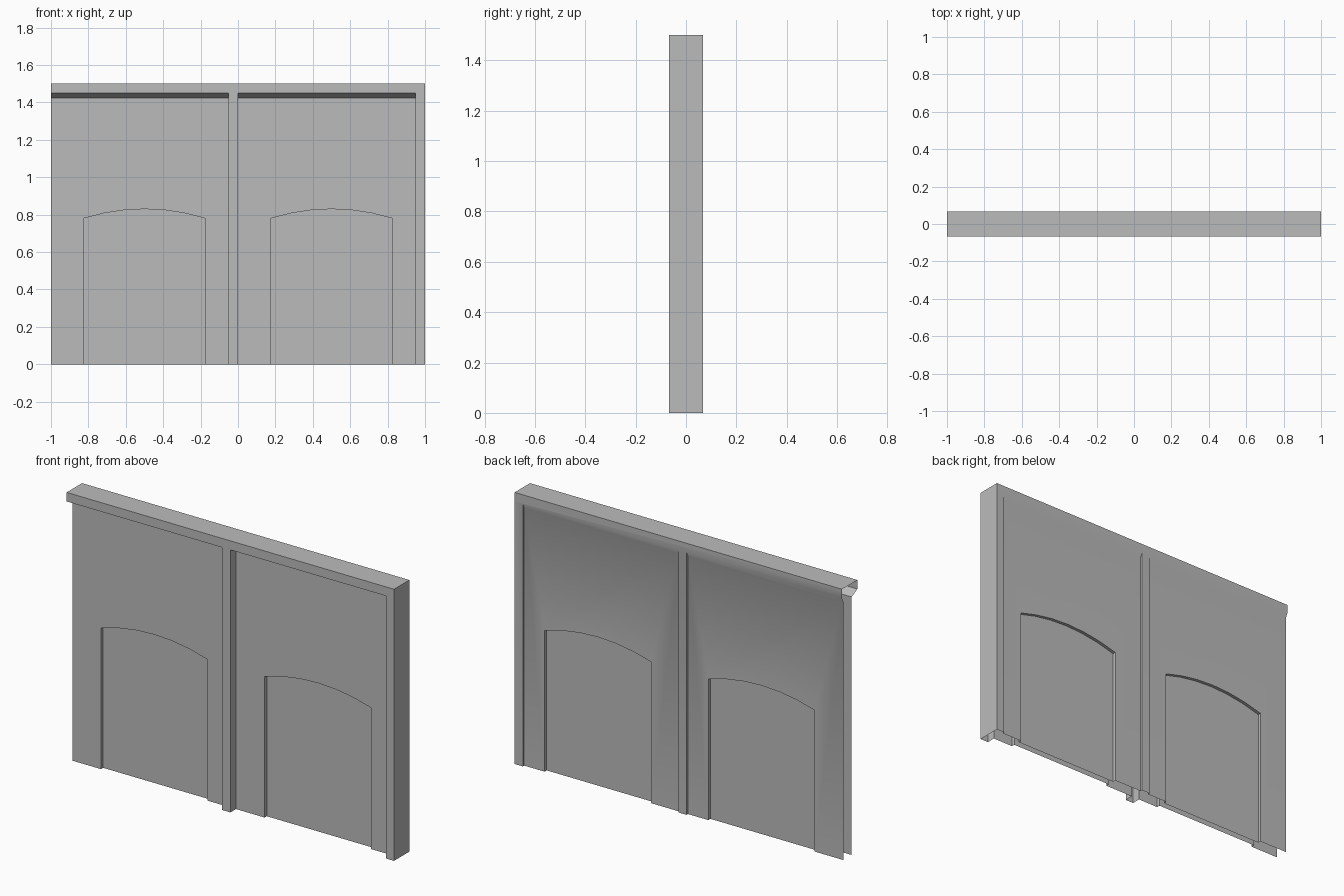
import bpy, bmesh, math
from mathutils import Vector

if "Cube" in bpy.data.objects:
    bpy.data.objects.remove(bpy.data.objects["Cube"], do_unlink=True)

TOP, BEAM, SLOPE = 1.5, 1.45, 1.425      # beam top, beam bottom, foot of its chamfer
HALF = 0.067                             # half of the thickness
POST = 0.05
BAYS = [(-1, -POST), (0, 1 - POST)]      # recessed bays, each followed by a post
DOOR_HALF, SPRING, RISE, STEPS = 0.325, 0.78, 0.05, 6

grey = bpy.data.materials.new("plain grey")
grey.use_nodes = True
grey.diffuse_color = (0.5, 0.5, 0.5, 1)
grey.node_tree.nodes["Principled BSDF"].inputs["Base Color"].default_value = (0.5, 0.5, 0.5, 1)


def build(name, faces):
    """Make an object from (points, outward direction) pairs."""
    bm = bmesh.new()
    for points, out in faces:
        face = bm.faces.new([bm.verts.new(p) for p in points])
        face.normal_update()
        if face.normal.dot(Vector(out)) < 0:
            face.normal_flip()
    bmesh.ops.remove_doubles(bm, verts=bm.verts, dist=0.0005)
    mesh = bpy.data.meshes.new(name)
    bm.to_mesh(mesh)
    bm.free()
    mesh.materials.append(grey)
    obj = bpy.data.objects.new(name, mesh)
    bpy.context.collection.objects.link(obj)
    bpy.ops.object.select_all(action="DESELECT")
    obj.select_set(True)
    bpy.context.view_layer.objects.active = obj
    bpy.ops.object.shade_smooth_by_angle(angle=math.radians(30))
    return obj


def upright(outline, y):
    return [(x, y, z) for x, z in outline]


def rect(x0, x1, z0, z1):
    return [(x0, z0), (x1, z0), (x1, z1), (x0, z1)]


def door_outline(cx):
    """Open outline from the left foot over the shallow arch to the right foot."""
    arch = []
    for i in range(STEPS + 1):
        t = 2 * i / STEPS - 1
        arch.append((cx + t * DOOR_HALF, SPRING + RISE * (1 - t * t)))
    return [(cx - DOOR_HALF, 0)] + arch + [(cx + DOOR_HALF, 0)]


def wall_side(side, sign, recess, door_recess):
    face_y = sign * HALF
    wall_y = sign * (HALF - recess)
    door_y = sign * (HALF - recess - door_recess)
    out = (0, sign, 0)
    # Beam face along the top
    faces = [(upright([(-1, BEAM), (-POST, BEAM), (0, BEAM), (1 - POST, BEAM),
                       (1, BEAM), (1, TOP), (-1, TOP)], face_y), out)]
    for number, (x0, x1) in enumerate(BAYS, 1):
        cx = -0.5 if number == 1 else 0.5
        outline = door_outline(cx)
        # Post face
        faces.append((upright(rect(x1, x1 + POST, 0, BEAM), face_y), out))
        # Recessed wall around the door, and the chamfer under the beam
        faces.append((upright([(x0, 0), (x0, SLOPE), (x1, SLOPE), (x1, 0)]
                              + outline[::-1], wall_y), out))
        faces.append(([(x0, wall_y, SLOPE), (x1, wall_y, SLOPE),
                       (x1, face_y, BEAM), (x0, face_y, BEAM)], (0, sign, -1)))
        # Post flanks; the outer end of the first bay stays open
        for x, toward in ((x0, 1), (x1, -1)):
            if x > -1:
                faces.append(([(x, face_y, 0), (x, wall_y, 0),
                               (x, wall_y, SLOPE), (x, face_y, BEAM)], (toward, 0, 0)))
        # Door reveal
        for (xa, za), (xb, zb) in zip(outline, outline[1:]):
            inward = (cx - (xa + xb) / 2, 0, 0) if xa == xb else (0, 0, -1)
            faces.append(([(xa, wall_y, za), (xb, wall_y, zb),
                           (xb, door_y, zb), (xa, door_y, za)], inward))
        # Arched door leaf
        build(f"{side}_door_{number}", [(upright(outline, door_y), out)])
    build(f"{side}_wall", faces)


wall_side("front", -1, 0.049, 0.019)
wall_side("back", 1, 0.012, 0.018)

# Beam top and the closed left end
build("beam_top", [([(-1, -HALF, TOP), (1, -HALF, TOP),
                     (1, HALF, TOP), (-1, HALF, TOP)], (0, 0, 1))])
build("left_end", [([(1, -HALF, 0), (1, HALF, 0),
                     (1, HALF, TOP), (1, -HALF, TOP)], (1, 0, 0))])
